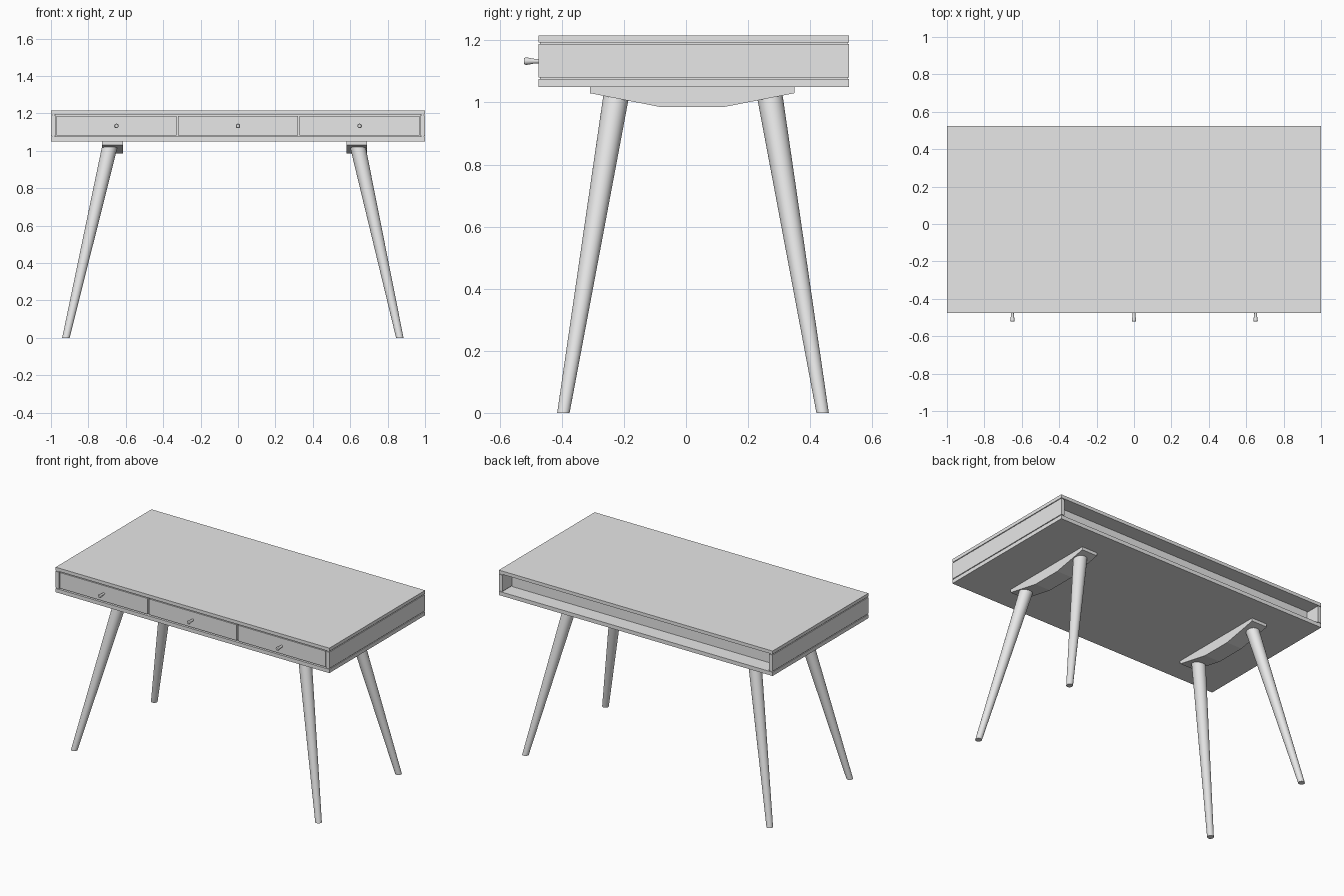
import bpy
import bmesh
from math import cos, sin, tau
from mathutils import Vector

cube = bpy.data.objects.get("Cube")
if cube:
    bpy.data.objects.remove(cube, do_unlink=True)

grey = bpy.data.materials.new("plain_grey")
grey.use_nodes = True
color = (0.8, 0.8, 0.8, 1)
grey.diffuse_color = color
grey.node_tree.nodes["Principled BSDF"].inputs["Base Color"].default_value = color


def finish(name, bm, smooth=False):
    bmesh.ops.recalc_face_normals(bm, faces=bm.faces)
    mesh = bpy.data.meshes.new(name)
    bm.to_mesh(mesh)
    bm.free()
    mesh.materials.append(grey)
    obj = bpy.data.objects.new(name, mesh)
    bpy.context.collection.objects.link(obj)
    if smooth:
        bpy.ops.object.select_all(action="DESELECT")
        obj.select_set(True)
        bpy.context.view_layer.objects.active = obj
        bpy.ops.object.shade_smooth_by_angle()
    return obj


def box(name, low, high):
    low, high = Vector(low), Vector(high)
    bm = bmesh.new()
    bmesh.ops.create_cube(bm, size=1)
    bmesh.ops.scale(bm, vec=high - low, verts=bm.verts)
    bmesh.ops.translate(bm, vec=(low + high) / 2, verts=bm.verts)
    return finish(name, bm)


def loft(name, rings, u, v, sides=32):
    """Skin circles, each (centre, radius), lying in the plane of u and v."""
    u, v = Vector(u), Vector(v)
    bm = bmesh.new()
    loops = [[bm.verts.new(Vector(c) + r * (u * cos(tau * i / sides) + v * sin(tau * i / sides)))
              for i in range(sides)] for c, r in rings]
    for a, b in zip(loops, loops[1:]):
        for i in range(sides):
            j = (i + 1) % sides
            bm.faces.new((a[i], a[j], b[j], b[i]))
    bm.faces.new(loops[0])
    bm.faces.new(loops[-1])
    return finish(name, bm, smooth=True)


FRONT, BACK = -0.475, 0.525
LOW, HIGH = 1.075, 1.193      # shelf space between the two slabs
WALL, GAP = 0.025, 0.005

# Carcass slabs
box("desk_top", (-1, FRONT, HIGH), (1, BACK, 1.215))
box("desk_bottom", (-1, FRONT, 1.05), (1, BACK, LOW))

# Side panels, separated from the slabs by a fine groove
for side, label in ((-1, "right"), (1, "left")):
    xs = sorted((side, side * (1 - WALL)))
    box(label + "_side_panel", (xs[0], FRONT, LOW + GAP), (xs[1], BACK, HIGH - GAP))
    xs = sorted((side * (1 - GAP), side * (1 - WALL + GAP)))
    box(label + "_side_core", (xs[0], FRONT + GAP, LOW), (xs[1], BACK - GAP, HIGH))

# Inner body closing the rear shelf
box("drawer_housing", (-1 + WALL, FRONT + 0.02, LOW), (1 - WALL, BACK - 0.1, HIGH))

# Drawers and flared knobs
knob_profile = [(0, 0.007), (0.02, 0.008), (0.035, 0.011), (0.044, 0.012), (0.05, 0.009)]
for n, label in ((-1, "right"), (0, "middle"), (1, "left")):
    x = n * 0.65
    box(label + "_drawer_front", (x - 0.32, FRONT + 0.003, LOW + 0.007),
        (x + 0.32, FRONT + 0.03, HIGH - 0.007))
    loft(label + "_knob", [((x, FRONT + 0.003 - d, 1.133), r) for d, r in knob_profile],
         (1, 0, 0), (0, 0, 1), 20)

# Underside brackets
bracket_profile = [(-0.31, 1.05), (-0.31, 1.03), (-0.08, 0.985),
                   (0.12, 0.985), (0.35, 1.03), (0.35, 1.05)]
for x, label in ((-0.672, "right"), (0.635, "left")):
    bm = bmesh.new()
    face = bm.faces.new([bm.verts.new((x - 0.056, y, z)) for y, z in bracket_profile])
    moved = bmesh.ops.extrude_face_region(bm, geom=[face])["geom"]
    bmesh.ops.translate(bm, vec=(0.112, 0, 0),
                        verts=[g for g in moved if isinstance(g, bmesh.types.BMVert)])
    finish(label + "_leg_bracket", bm)

# Splayed tapered legs
for sx, side in ((-1, "right"), (1, "left")):
    for sy, end in ((-1, "front"), (1, "back")):
        foot = (sx * 0.8925 - 0.0275, sy * 0.4175 + 0.0225, 0)
        head = (sx * 0.66 - 0.0225, sy * 0.245 + 0.0225, 1.035)
        loft(f"{end}_{side}_leg", [(foot, 0.02), (head, 0.042)], (1, 0, 0), (0, 1, 0))
